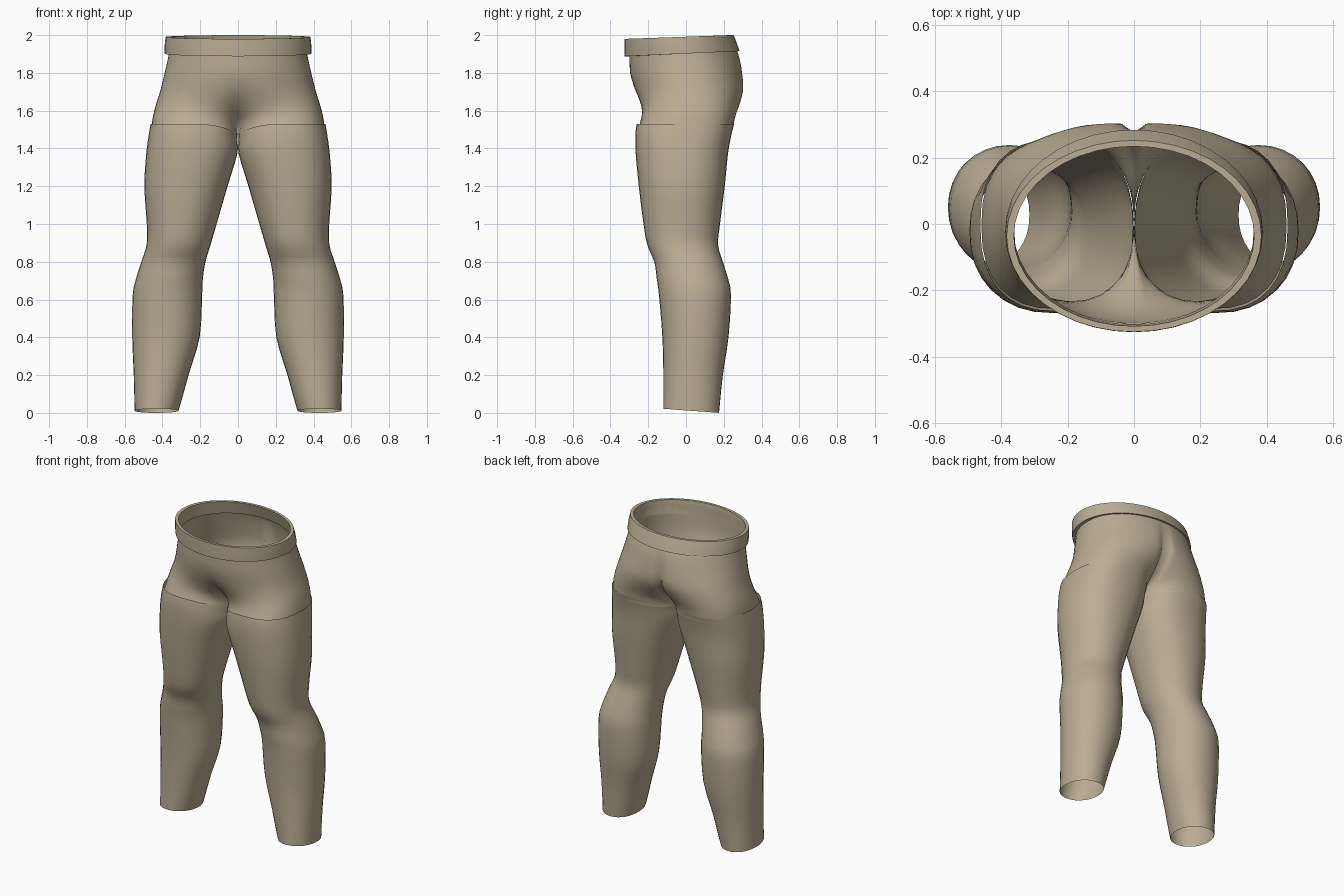
import bpy, math
from mathutils import Vector

if "Cube" in bpy.data.objects:
    bpy.data.objects.remove(bpy.data.objects["Cube"])

fabric = bpy.data.materials.new("tan_fabric")
fabric.diffuse_color = (0.5, 0.42, 0.30, 1)
fabric.use_nodes = True
fabric.node_tree.nodes["Principled BSDF"].inputs["Base Color"].default_value = fabric.diffuse_color


def power(v, p):
    return math.copysign(abs(v) ** p, v)


def smooth_levels(rows, n):
    """Insert n Catmull-Rom steps between cross-section rows."""
    out = []
    for i in range(len(rows) - 1):
        a, b, c, d = (rows[max(i - 1, 0)], rows[i], rows[i + 1],
                      rows[min(i + 2, len(rows) - 1)])
        for s in range(n):
            t = s / n
            out.append([0.5 * (2 * q + (r - p) * t + (2 * p - 5 * q + 4 * r - w) * t * t
                               + (3 * q - p - 3 * r + w) * t ** 3)
                        for p, q, r, w in zip(a, b, c, d)])
    return out + [list(rows[-1])]


def loft(name, rings, closed=True, wrap=False, mirror=False, merge=False, angle=60):
    """Skin rings listed from top to bottom, each counter-clockwise from above."""
    n = len(rings[0])
    verts = [v for r in rings for v in r]
    faces = []
    m = len(rings)
    for i in range(m if wrap else m - 1):
        a, b = i * n, ((i + 1) % m) * n
        for j in range(n if closed else n - 1):
            k = (j + 1) % n
            faces.append((b + j, b + k, a + k, a + j))
    mesh = bpy.data.meshes.new(name)
    mesh.from_pydata(verts, [], faces)
    mesh.materials.append(fabric)
    ob = bpy.data.objects.new(name, mesh)
    bpy.context.collection.objects.link(ob)
    if mirror:
        mod = ob.modifiers.new("mirror", 'MIRROR')
        mod.use_mirror_merge = merge
        mod.merge_threshold = 0.002
    bpy.ops.object.select_all(action='DESELECT')
    bpy.context.view_layer.objects.active = ob
    ob.select_set(True)
    bpy.ops.object.shade_smooth_by_angle(angle=math.radians(angle))
    return ob


def leg_point(t, x0, x1, f, b, p):
    """Rounded section starting at the inner side, going round the front."""
    a = 2 * math.pi * t
    return Vector(((x0 + x1) / 2 - (x1 - x0) / 2 * power(math.cos(a), p),
                   (f + b) / 2 - (b - f) / 2 * power(math.sin(a), p), 0))


# Legs: z, inner x, outer x, front y, back y, section power, inner drop
leg_rows = [
    (1.53, 0.003, 0.463, -0.262, 0.255, 0.82, 0.05),
    (1.47, 0.003, 0.473, -0.268, 0.240, 0.82, 0.03),
    (1.37, 0.004, 0.486, -0.266, 0.222, 0.85, 0),
    (1.20, 0.055, 0.496, -0.250, 0.205, 0.90, 0),
    (1.00, 0.113, 0.483, -0.225, 0.180, 0.95, 0),
    (0.89, 0.145, 0.484, -0.205, 0.170, 0.95, 0),
    (0.80, 0.172, 0.512, -0.168, 0.195, 0.95, 0),
    (0.71, 0.186, 0.540, -0.155, 0.223, 0.95, 0),
    (0.62, 0.190, 0.558, -0.143, 0.238, 0.95, 0),
    (0.40, 0.203, 0.560, -0.125, 0.225, 0.95, 0),
    (0.20, 0.262, 0.552, -0.120, 0.195, 0.95, 0),
    (0.00, 0.315, 0.547, -0.120, 0.175, 0.95, 0)]
SIDES = 32
rings = []
for z, x0, x1, f, b, p, drop in smooth_levels(leg_rows, 3):
    ring = []
    for j in range(SIDES):
        t = j / SIDES
        v = leg_point(t, x0, x1, f, b, p)
        inner = max(0, math.cos(2 * math.pi * t))
        v.z = z - drop * inner ** 2
        if z < 0.1:  # hem rises towards the front
            v.z += (0.1 - z) / 0.1 * 0.022 * (0.5 + 0.5 * math.sin(2 * math.pi * t))
        ring.append(v)
    rings.append(ring)
loft("legs", rings, mirror=True)

# Seat: z, half width, front y, back y, front pinch, back pinch, cleft depth
seat_rows = [
    (1.96, 0.360, -0.300, 0.250, 0, 0, 0),
    (1.90, 0.366, -0.300, 0.278, 0, 0, 0.005),
    (1.80, 0.388, -0.296, 0.305, 0, 0.03, 0.02),
    (1.70, 0.413, -0.282, 0.325, 0.08, 0.12, 0.03),
    (1.62, 0.438, -0.270, 0.312, 0.30, 0.32, 0.03),
    (1.56, 0.452, -0.262, 0.283, 0.62, 0.62, 0.02),
    (1.50, 0.460, -0.256, 0.248, 1, 1, 0)]
HALF = 32
rings = []
for z, w, f, b, kf, kb, cleft in smooth_levels(seat_rows, 3):
    ring = []
    for j in range(HALF + 1):
        t = j / HALF
        s = t * t * (3 - 2 * t)
        k = kf * (1 - s) + kb * s
        oval = Vector((w * math.sin(math.pi * t),
                       (f + b) / 2 - (b - f) / 2 * power(math.cos(math.pi * t), 0.92), 0))
        v = oval.lerp(leg_point(t, 0, w, f, b, 0.82), min(max(k, 0), 1))
        v.z = z - 0.03 * k * max(0, math.cos(2 * math.pi * t)) ** 2
        if j in (0, HALF):
            v.x = 0
        if j == HALF:
            v.y -= cleft
        ring.append(v)
    rings.append(ring)
loft("seat", rings, closed=False, mirror=True, merge=True, angle=50)


# Waistband: hollow belt, higher at the back
def band_ring(w, f, b, zf, zb, n=40):
    ring = []
    for j in range(n):
        a = 2 * math.pi * j / n
        s = 0.5 + 0.5 * math.sin(a)
        ring.append(Vector((w * math.cos(a), f + (b - f) * s, zf + (zb - zf) * s)))
    return ring


loft("waistband", [band_ring(0.362, -0.308, 0.234, 1.98, 2.0),
                   band_ring(0.384, -0.325, 0.252, 1.98, 2.0),
                   band_ring(0.388, -0.326, 0.268, 1.935, 1.96),
                   band_ring(0.388, -0.325, 0.284, 1.888, 1.915),
                   band_ring(0.362, -0.302, 0.262, 1.888, 1.915)],
     wrap=True, angle=40)
